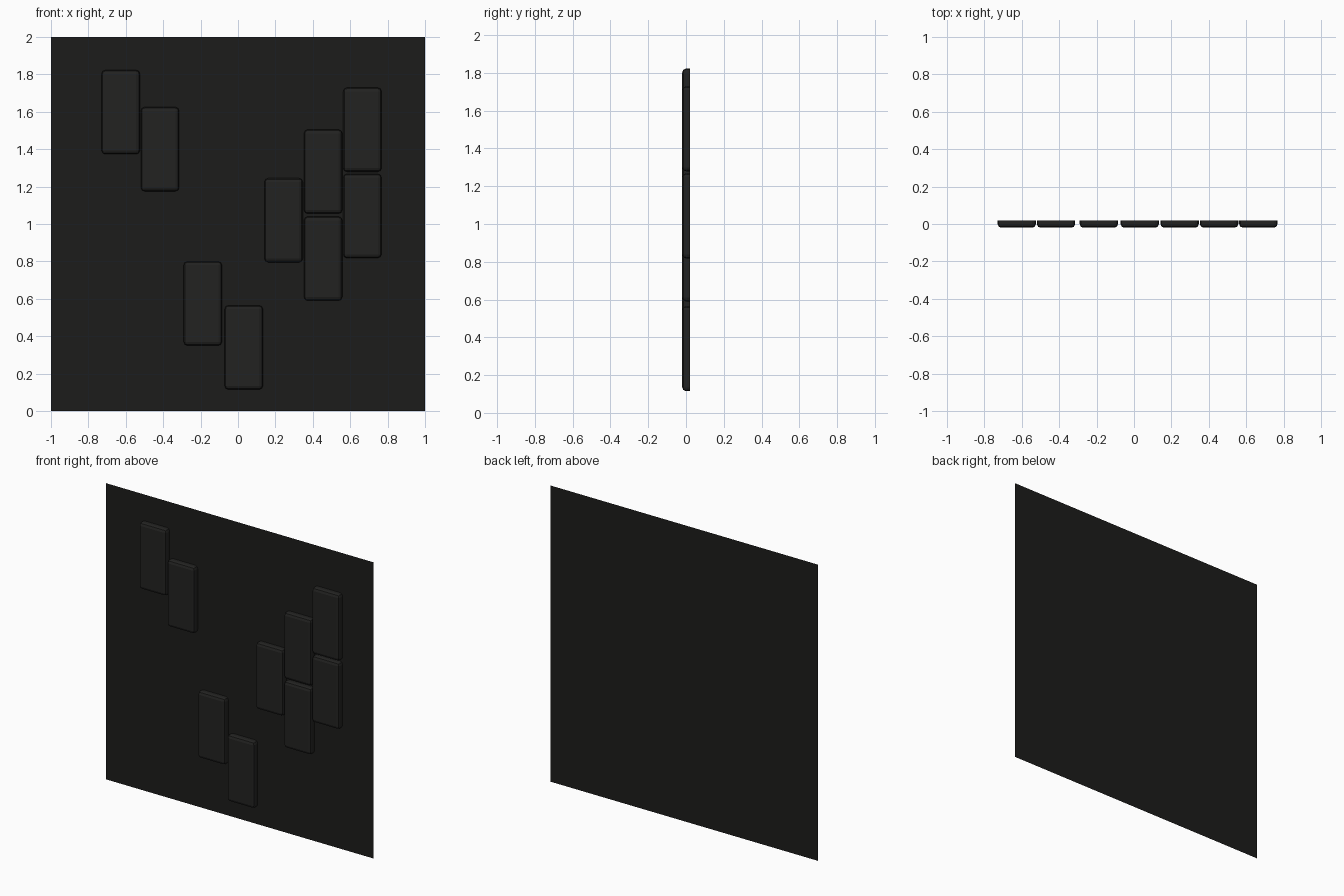
import bpy, bmesh

if "Cube" in bpy.data.objects:
    bpy.data.objects.remove(bpy.data.objects["Cube"])

def material(name, rgb):
    m = bpy.data.materials.new(name)
    m.diffuse_color = (*rgb, 1)
    m.use_nodes = True
    m.node_tree.nodes["Principled BSDF"].inputs["Base Color"].default_value = m.diffuse_color
    return m

panel_mat = material("panel_black", (0.012, 0.012, 0.011))
block_mat = material("block_black", (0.016, 0.016, 0.015))

FRONT, BACK = -0.02, 0.02
W, H, BEVEL = 0.205, 0.45, 0.02

def add_object(name, bm, mat):
    me = bpy.data.meshes.new(name)
    bm.to_mesh(me)
    bm.free()
    me.materials.append(mat)
    ob = bpy.data.objects.new(name, me)
    bpy.context.collection.objects.link(ob)
    return ob

# Thin backing sheet
bm = bmesh.new()
bm.faces.new([bm.verts.new((x, BACK, z)) for x, z in ((-1, 0), (1, 0), (1, 2), (-1, 2))])
add_object("backing_panel", bm, panel_mat)

# Raised block: open at the back, front and corner edges bevelled
def block(name, x, z):
    bm = bmesh.new()
    bmesh.ops.create_cube(bm, size=1)
    for v in bm.verts:
        v.co = (x + v.co.x * W, v.co.y * (BACK - FRONT), z + v.co.z * H)
    back = [f for f in bm.faces if f.normal.y > 0.9]
    bmesh.ops.delete(bm, geom=back, context='FACES_ONLY')
    edges = [e for e in bm.edges if not e.is_boundary]
    bmesh.ops.bevel(bm, geom=edges, offset=BEVEL, segments=2, profile=0.5, affect='EDGES')
    add_object(name, bm, block_mat)

# Block centres (x, z)
centres = [(-0.627, 1.598), (-0.417, 1.4), (-0.188, 0.575), (0.031, 0.34),
           (0.244, 1.02), (0.455, 1.28), (0.455, 0.815), (0.665, 1.504), (0.665, 1.043)]
for i, (x, z) in enumerate(centres, 1):
    block(f"raised_block_{i}", x, z)
